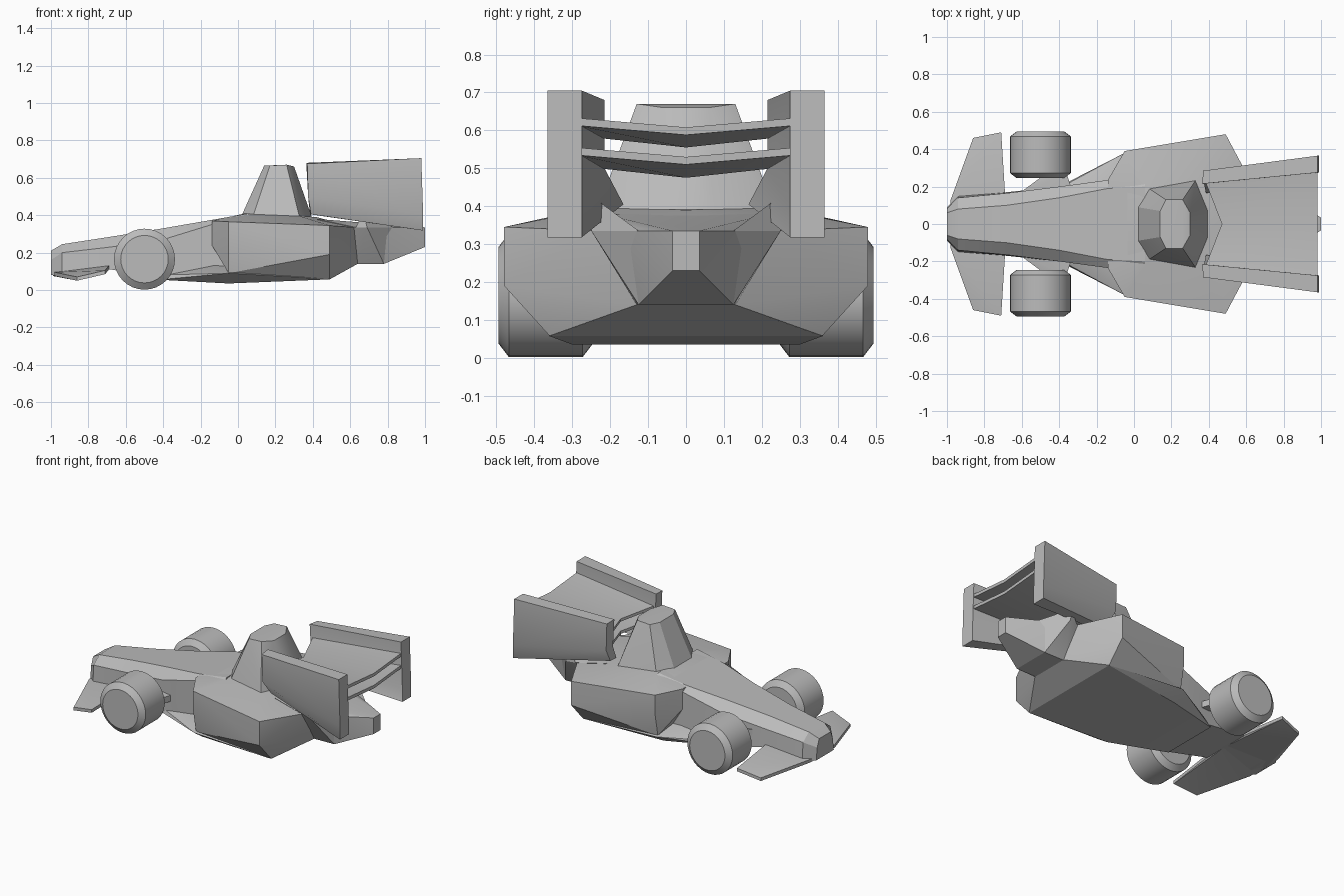
import bpy, bmesh
from math import radians, pi
from mathutils import Matrix

cube = bpy.data.objects.get("Cube")
if cube:
    bpy.data.objects.remove(cube)

GREY = (0.5, 0.5, 0.5, 1)
mat = bpy.data.materials.new("body_grey")
mat.use_nodes = True
mat.diffuse_color = GREY
mat.node_tree.nodes["Principled BSDF"].inputs["Base Color"].default_value = GREY


def finish(name, bm):
    bmesh.ops.recalc_face_normals(bm, faces=bm.faces)
    me = bpy.data.meshes.new(name)
    bm.to_mesh(me)
    bm.free()
    me.materials.append(mat)
    ob = bpy.data.objects.new(name, me)
    bpy.context.collection.objects.link(ob)
    bpy.ops.object.select_all(action='DESELECT')
    ob.select_set(True)
    bpy.context.view_layer.objects.active = ob
    bpy.ops.object.shade_smooth_by_angle(angle=radians(22))
    return ob


def flip(pts):
    return [(x, -y, z) for x, y, z in pts]


def hull(name, pts, mirror=True):
    """Convex solid around the points, mirrored across the centre line."""
    bm = bmesh.new()
    for p in set(pts + flip(pts) if mirror else pts):
        bm.verts.new(p)
    out = bmesh.ops.convex_hull(bm, input=bm.verts)
    loose = [v for v in bm.verts if not v.link_faces]
    bmesh.ops.delete(bm, geom=loose, context='VERTS')
    bmesh.ops.dissolve_limit(bm, angle_limit=radians(1), verts=bm.verts, edges=bm.edges)
    return finish(name, bm)


def loft(name, rings):
    """Skin a row of equal-length closed rings and cap both ends."""
    bm = bmesh.new()
    rows = [[bm.verts.new(p) for p in r] for r in rings]
    n = len(rows[0])
    for a, b in zip(rows, rows[1:]):
        for i in range(n):
            j = (i + 1) % n
            bm.faces.new((a[i], a[j], b[j], b[i]))
    bm.faces.new(rows[0])
    bm.faces.new(rows[-1][::-1])
    return finish(name, bm)


# Nose and cockpit: x, then top, shoulder and bottom as (half width, height)
nose = [
    (-1.0, (.06, .21), (.08, .16), (.09, .08)),
    (-.94, (.08, .245), (.14, .2), (.15, .075)),
    (-.68, (.10, .285), (.165, .23), (.17, .11)),
    (-.4, (.14, .33), (.2, .27), (.2, .06)),
    (-.14, (.19, .375), (.235, .35), (.235, .05)),
    (.06, (.20, .41), (.24, .38), (.24, .06)),
]
rings = []
for x, *half in nose:
    side = [(x, y, z) for y, z in half]
    rings.append(side + flip(side)[::-1])
loft("nose", rings)

# Sidepods and floor
hull("sidepods", [
    (-.14, .235, .37), (-.14, .235, .24), (-.05, .39, .365), (-.05, .39, .24),
    (-.05, .36, .09), (.49, .48, .345), (.49, .48, .19), (.49, .36, .058),
    (.04, .12, .41), (.08, .19, .405), (.33, .23, .395), (.42, 0, .39),
    (.62, .235, .335), (.64, .13, .14)])
hull("floor", [
    (-.42, .19, .055), (-.42, .18, .08), (-.14, .22, .135), (-.05, .38, .09),
    (-.05, .3, .035), (.49, .36, .057), (.3, .37, .07), (.64, .125, .14)])

# Airbox tower
hull("airbox", [
    (.02, .09, .40), (.08, .19, .395), (.33, .235, .385), (.40, .07, .375),
    (.14, .07, .665), (.17, .13, .665), (.26, .13, .67), (.30, .06, .66)])

# Tail and wing supports
hull("tail", [
    (.42, .22, .38), (.63, .235, .335), (.64, .125, .14), (.81, .125, .34),
    (.78, .125, .14), (1.0, .035, .335), (1.0, .035, .23)])
support = [(.67, .24, .42), (.69, .25, .335), (.83, .125, .335),
           (.78, .125, .14), (.64, .13, .14), (.63, .235, .335)]

# Front wing with swept tips
front_wing = [
    (-.99, .0, .075), (-.98, .13, .075), (-.86, .46, .05), (-.71, .49, .085),
    (-.69, .17, .11), (-.69, 0, .11)]
hull("front_wing_left", front_wing + [(x, y, z + .02) for x, y, z in front_wing], False)
hull("front_wing_right", flip(front_wing + [(x, y, z + .02) for x, y, z in front_wing]), False)

# Rear wing end plate: front and rear rings, the front foot tucked inward
end_plate = [
    [(.365, .215, .68), (.37, .285, .675), (.375, .285, .50), (.39, .22, .405), (.385, .165, .405), (.375, .215, .50)],
    [(.98, .275, .705), (.98, .365, .705), (.99, .365, .40), (.99, .365, .318), (.99, .275, .318), (.99, .275, .40)]]

# Front suspension arms
arm = [(x, y, z + dz) for dz in (0, .04) for x, y, z in (
    (-.62, .16, .17), (-.47, .27, .15), (-.36, .27, .15), (-.33, .18, .15))]


def wheel(name, y):
    """Closed tyre with chamfered shoulders."""
    bm = bmesh.new()
    turn = Matrix.Translation((-.5, y, .165)) @ Matrix.Rotation(pi / 2, 4, 'X')
    bmesh.ops.create_cone(bm, cap_ends=True, segments=32, radius1=.163, radius2=.163,
                          depth=.25, matrix=turn)
    rims = [f for f in bm.faces if len(f.verts) > 4]
    shoulder = bmesh.ops.inset_region(bm, faces=rims, thickness=.036)
    for f in bm.faces:
        if len(f.verts) > 4:
            continue
    # Pull the tread edges in so that the inset ring slopes
    for v in bm.verts:
        radius = ((v.co.x + .5) ** 2 + (v.co.z - .165) ** 2) ** .5
        if radius > .15:
            v.co.y = y + (v.co.y - y) * .78
    finish(name, bm)


for label, s in (("left", 1), ("right", -1)):
    side = flip if s < 0 else list
    hull("wing_support_" + label, side(support), False)
    loft("end_plate_" + label, [side(r) for r in end_plate])
    hull("suspension_" + label, side(arm), False)
    wheel("front_wheel_" + label, s * .37)

# Rear wing blades: V-shaped, rising toward the back
for name, front, rear in (("upper_blade", .58, .613), ("lower_blade", .50, .535)):
    rings = []
    for y in (-1, 0, 1):
        drop = 0 if y else .025
        nose_x = .38 if y else .47
        rings.append([(nose_x, y * .23, front - drop), (nose_x, y * .23, front - drop + .018),
                      (.98, y * .29, rear - drop + .02), (.98, y * .29, rear - drop)])
    loft(name, rings)
